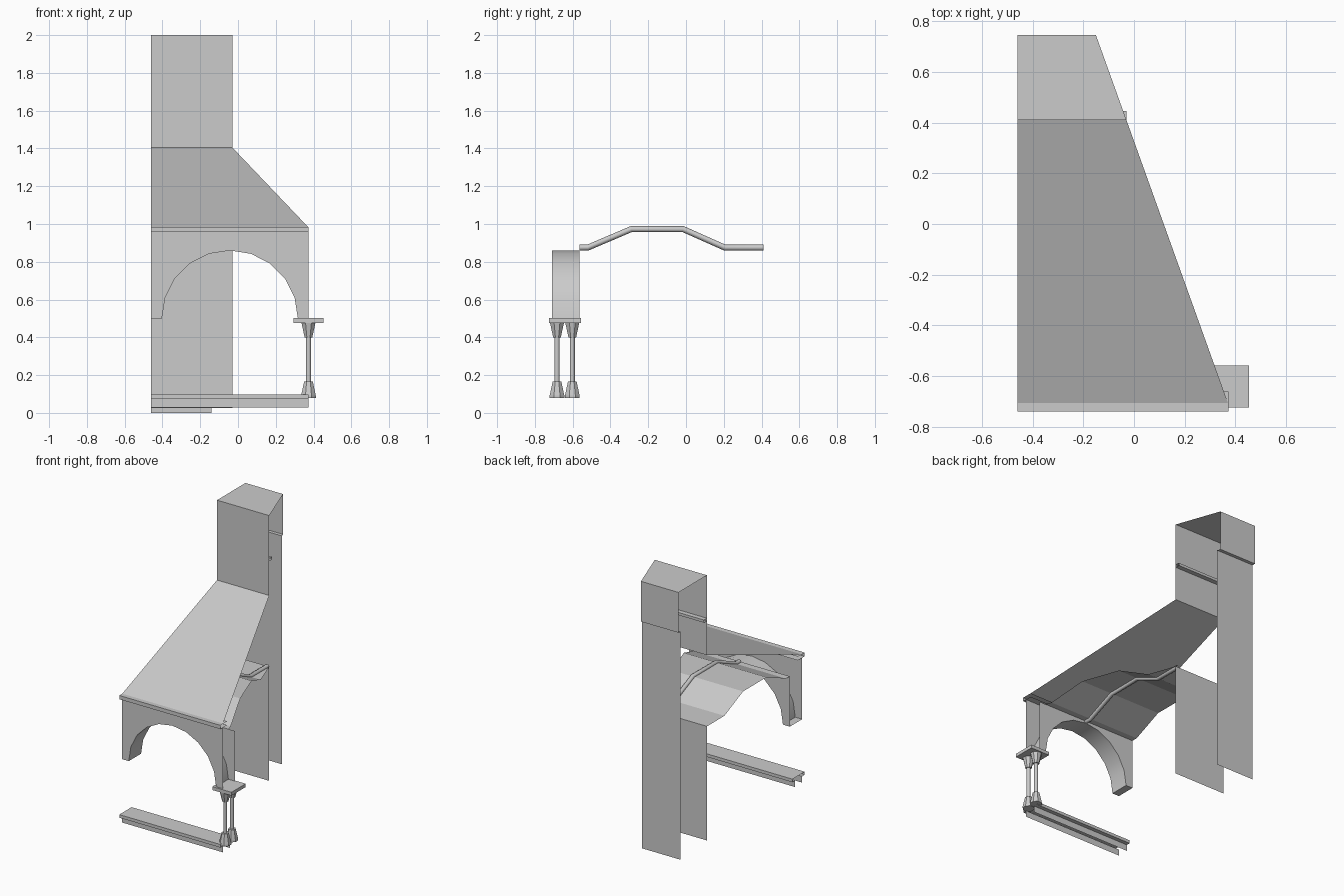
import bpy, bmesh, math

if "Cube" in bpy.data.objects:
    bpy.data.objects.remove(bpy.data.objects["Cube"])

LEFT = -0.46


def slant(y):
    """Right-hand boundary of the corner plan."""
    return -0.03 + (0.41 - y) * 0.359


def add_object(name, verts, faces, smooth=False):
    me = bpy.data.meshes.new(name)
    me.from_pydata(verts, [], faces)
    ob = bpy.data.objects.new(name, me)
    bpy.context.collection.objects.link(ob)
    bm = bmesh.new()
    bm.from_mesh(me)
    bmesh.ops.recalc_face_normals(bm, faces=bm.faces)
    for f in bm.faces:
        f.smooth = smooth
    bm.to_mesh(me)
    bm.free()
    return ob


def strip(name, profile, right=slant):
    """Open sheet: a (y, z) profile carried from the left side to the right edge."""
    verts, faces = [], []
    for y, z in profile:
        r = right(y) if callable(right) else right
        verts += [(LEFT, y, z), (r, y, z)]
    for i in range(len(profile) - 1):
        faces.append((2 * i, 2 * i + 1, 2 * i + 3, 2 * i + 2))
    return add_object(name, verts, faces)


def lathe(name, x, y, rings, sides, smooth=False):
    """Stacked rings of (radius, z), flats facing the axes, capped."""
    verts, faces = [], []
    for r, z in rings:
        for k in range(sides):
            a = 2 * math.pi * (k + 0.5) / sides
            verts.append((x + r * math.cos(a), y + r * math.sin(a), z))
    for i in range(len(rings) - 1):
        for k in range(sides):
            n = (k + 1) % sides
            faces.append((i * sides + k, i * sides + n,
                          (i + 1) * sides + n, (i + 1) * sides + k))
    faces.append(tuple(range(sides)))
    faces.append(tuple(range((len(rings) - 1) * sides, len(rings) * sides)))
    return add_object(name, verts, faces, smooth)


def box(name, x0, x1, y0, y1, z0, z1):
    v = [(x, y, z) for x in (x0, x1) for y in (y0, y1) for z in (z0, z1)]
    f = [(0, 1, 3, 2), (4, 6, 7, 5), (0, 4, 5, 1), (2, 3, 7, 6), (0, 2, 6, 4), (1, 5, 7, 3)]
    return add_object(name, v, f)


# Hood, chimney and full-height back panel (sides stay open)
strip("hood", [(-0.705, 0.985), (0.41, 1.405)])
strip("chimney", [(0.41, 1.405), (0.41, 2.0), (0.745, 2.0), (0.745, 1.70),
                  (0.72, 1.70), (0.72, 0.0)])
strip("chimney_inner_ledge", [(0.41, 1.68), (0.445, 1.68), (0.445, 1.66), (0.41, 1.66)], -0.03)

# Mantel moulding
strip("mantel", [(-0.66, 0.985), (-0.74, 0.985), (-0.74, 0.957), (-0.66, 0.957)], 0.373)

# Vault over the firebox, and the fireback below its rear end
vault = [(-0.565, 0.875), (-0.52, 0.875), (-0.29, 0.973), (-0.015, 0.973),
         (0.205, 0.875), (0.41, 0.875)]
strip("vault", vault)
strip("fireback", [(0.41, 0.875), (0.41, 0.025)])

# Round rib along the middle of the vault
cu = bpy.data.curves.new("vault_rib", "CURVE")
cu.dimensions = "3D"
cu.bevel_depth = 0.016
cu.bevel_resolution = 2
sp = cu.splines.new("POLY")
sp.points.add(len(vault) - 1)
for p, (y, z) in zip(sp.points, vault):
    p.co = (-0.045, y, z, 1)
rib = bpy.data.objects.new("vault_rib", cu)
bpy.context.collection.objects.link(rib)

# Arched front: front face, back face, curved soffit and feet
CX, R, SPRING, RIGHT = -0.043, 0.36, 0.5, 0.372
Y0, Y1 = -0.71, -0.565
arch = [(CX - R * math.cos(math.pi * i / 10), SPRING + R * math.sin(math.pi * i / 10))
        for i in range(11)]
for name, y, top in (("arch_front", Y0, 0.957), ("arch_back", Y1, 0.875)):
    outline = [(LEFT, SPRING)] + arch + [(RIGHT, SPRING), (RIGHT, top), (LEFT, top)]
    add_object(name, [(x, y, z) for x, z in outline], [tuple(range(len(outline)))])
add_object("arch_soffit", [(x, y, z) for x, z in arch for y in (Y0, Y1)],
           [(2 * i, 2 * i + 1, 2 * i + 3, 2 * i + 2) for i in range(10)], True)
for name, a, b in (("arch_foot_left", LEFT, CX - R), ("arch_foot_right", CX + R, RIGHT)):
    add_object(name, [(a, Y0, SPRING), (b, Y0, SPRING), (b, Y1, SPRING), (a, Y1, SPRING)],
               [(0, 1, 2, 3)])

# Hearth kerb: overhanging plate on two upright panels
strip("kerb_plate", [(-0.71, 0.075), (-0.74, 0.075), (-0.74, 0.098), (-0.595, 0.098),
                     (-0.595, 0.075), (-0.625, 0.075)], RIGHT)
strip("kerb_front_panel", [(-0.71, 0.075), (-0.71, 0.028)], RIGHT)
strip("kerb_back_panel", [(-0.625, 0.075), (-0.625, 0.028)], RIGHT)

# Pair of columns under a shared slab at the open corner
CXL = 0.373
box("column_slab", 0.295, 0.453, -0.724, -0.557, 0.477, 0.502)
for i, y in enumerate((-0.683, -0.602)):
    lathe(f"column_base_{i}", CXL, y, [(0.042, 0.08), (0.042, 0.092), (0.025, 0.165)], 8)
    s = lathe(f"column_shaft_{i}", CXL, y, [(0.0135, 0.16), (0.0135, 0.41)], 12, True)
    s.data.polygons[-1].use_smooth = s.data.polygons[-2].use_smooth = False
    lathe(f"column_capital_{i}", CXL, y, [(0.022, 0.40), (0.04, 0.477)], 8)
